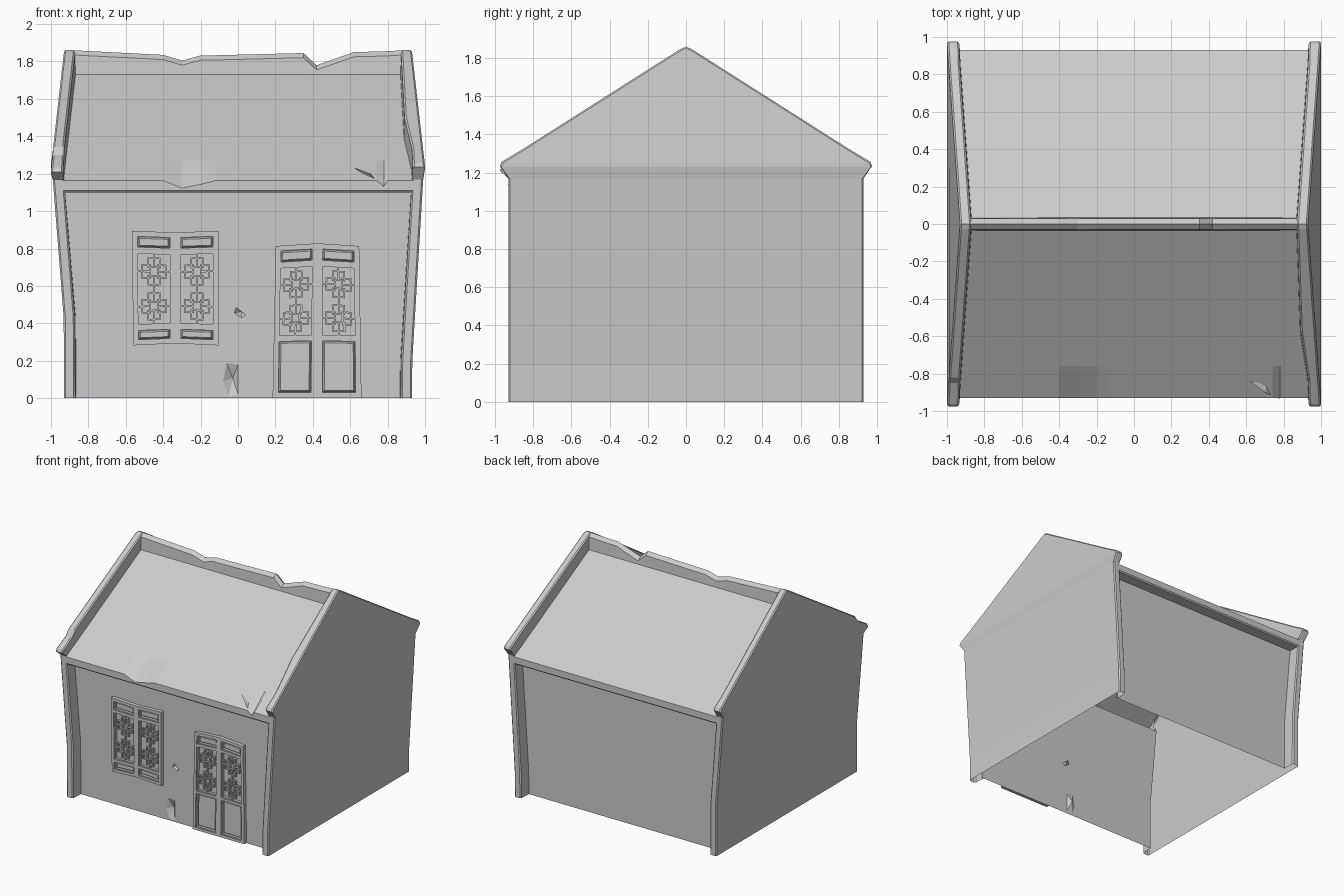
import bpy, bmesh
from mathutils import Vector

if "Cube" in bpy.data.objects:
    bpy.data.objects.remove(bpy.data.objects["Cube"])

WALL = 0.83      # distance of front and back walls from centre


def finish(bm, name, recalc=True):
    if recalc:
        bmesh.ops.recalc_face_normals(bm, faces=bm.faces[:])
    me = bpy.data.meshes.new(name)
    bm.to_mesh(me)
    bm.free()
    ob = bpy.data.objects.new(name, me)
    bpy.context.collection.objects.link(ob)
    return ob


# ---- gable walls: outer skin plus a rim that runs up the corner posts and along the parapet
def slope(y):
    return 1.25 + (0.97 - y) * 0.635


def half_path(side, front):
    """Rows of (rim y, rim z, recess y, recess z, outer x, rim width)."""
    bend = 0.43 if side < 0 else 0.2
    drop = 0.025 if side < 0 and front else 0.0      # broken eave end
    kink = 0.02 if side > 0 and front else 0.0
    rows = [(0.93, 0, WALL, 0, 0.93, 0.06),
            (0.93, bend, WALL, bend, 0.932, 0.06),
            (0.93, 1.17, WALL, 1.12, 0.99, 0.06),
            (0.975, 1.235 - drop, 0.86, 1.14, 1.0, 0.065),
            (0.965, 1.257 - drop, 0.86, 1.16, 0.999, 0.065)]
    for y, d in ((0.85, drop), (0.82, 0), (0.57, 0), (0.03, 0)):
        x = 0.93 + 0.07 * y / 0.975
        w = 0.06 + (kink if y == 0.57 else 0)
        rows.append((y, slope(y) - d, y, slope(y) - 0.12, x, w))
    rows.append((0, 1.86, 0, 1.74, 0.93, 0.06))
    return rows


def gable(side, name):
    bm = bmesh.new()
    rings = {}
    for s in (-1, 1):
        rings[s] = []
        for y, z, qy, qz, x, w in half_path(side, s < 0):
            p, q = Vector((y, z)), Vector((qy, qz))
            inset = p + (q - p).normalized() * 0.009
            pts = [(x, inset), (x - 0.009, p), (x - w + 0.009, p),
                   (x - w, inset), (x - w - 0.004, q)]
            rings[s].append([bm.verts.new((side * a, s * b.x, b.y)) for a, b in pts])
        for r0, r1 in zip(rings[s], rings[s][1:]):
            for k in range(4):
                bm.faces.new((r0[k], r0[k + 1], r1[k + 1], r1[k]))
    for i in range(len(rings[1]) - 1):
        f0, f1, b1, b0 = rings[-1][i][0], rings[-1][i + 1][0], rings[1][i + 1][0], rings[1][i][0]
        bm.faces.new((f0, f1, b1, b0))
    bmesh.ops.remove_doubles(bm, verts=bm.verts[:], dist=0.0005)
    finish(bm, name)


gable(-1, "left_gable_wall")
gable(1, "right_gable_wall")


# ---- roof: one profile swept across, with worn ridge and eave
ridge = {-1: 1.86, -0.4: 1.835, -0.3: 1.805, -0.2: 1.832, -0.12: 1.833, 0.35: 1.845,
         0.42: 1.78, 0.62: 1.85, 0.74: 1.853, 0.78: 1.854, 0.8: 1.855, 1: 1.86}
eave = {-0.3: -0.04, -0.2: -0.02, 0.78: -0.03}

bm = bmesh.new()
cols = []
for x, top in ridge.items():
    dip = eave.get(x, 0)
    front = [(-WALL, 1.10, 0.93), (-0.92, 1.10, 0.94), (-0.93, 1.11, 0.945),
             (-0.93, 1.163 + dip, 0.945), (-0.76, 1.27, 0.93),
             (-0.035, 1.73, 0.885), (-0.03, top - 0.025, 0.885)]
    back = [(-y, z - (dip if i == 3 else 0), e) for i, (y, z, e) in enumerate(front)][::-1]
    prof = front + [(0, top, 0.885)] + back
    cols.append([bm.verts.new((x * e if abs(x) == 1 else x, y, z)) for y, z, e in prof])
for c0, c1 in zip(cols, cols[1:]):
    for k in range(len(c0) - 1):
        bm.faces.new((c0[k], c1[k], c1[k + 1], c0[k + 1]))
finish(bm, "roof")

# thin crack lifted at the right of the front eave
bm = bmesh.new()
a, b, c, d = [bm.verts.new(p) for p in ((0.62, -0.84, 1.232), (0.78, -0.935, 1.13),
                                        (0.70, -0.90, 1.20), (0.71, -0.86, 1.20))]
for f in ((a, b, c), (a, d, b), (a, c, d), (b, d, c)):
    bm.faces.new(f)
finish(bm, "roof_crack")


# ---- front and back walls, with chipped plaster pushed in
def wall(name, y, chips=()):
    bm = bmesh.new()
    edges = []

    def loop(pts):
        vs = [bm.verts.new((px, y, pz)) for px, pz in pts]
        edges.extend(bm.edges.new((vs[i - 1], vs[i])) for i in range(len(vs)))
        return vs

    loop([(-0.87, 0), (0.88, 0), (0.885, 0.2), (0.93, 1.1), (-0.93, 1.1), (-0.87, 0.43)])
    holes = [loop(c) for c in chips]
    bmesh.ops.triangle_fill(bm, use_beauty=True, edges=edges, normal=(0, -1, 0))
    for vs in holes:
        mid = sum((v.co for v in vs), Vector()) / len(vs)
        tip = bm.verts.new(mid + Vector((0.01, 0.03, 0.01)))
        for i in range(len(vs)):
            bm.faces.new((vs[i - 1], vs[i], tip))
    finish(bm, name)


wall("front_wall", -WALL, [
    [(-0.01, 0.485), (0.04, 0.445), (0.02, 0.43), (-0.02, 0.455)],
    [(-0.06, 0.185), (0.0, 0.18), (0.0, 0.02), (-0.05, 0.01), (-0.08, 0.09)]])
wall("back_wall", WALL)


# ---- lattice leaves for the window and door
class Leaf:
    """Boxes placed in leaf-local units, warped to a slightly sagging quad."""

    def __init__(self, quad, w, h):
        self.quad = [Vector(p) for p in quad]
        self.w, self.h = w, h
        self.bm = bmesh.new()

    def at(self, x, z, d):
        u, v = x / self.w, z / self.h
        bl, br, tl, tr = self.quad
        p = bl.lerp(br, u).lerp(tl.lerp(tr, u), v)
        return self.bm.verts.new((p.x, -WALL - d, p.y))

    def box(self, x0, x1, z0, z1, depth, bev=0.0):
        lo = [self.at(x, z, 0) for x, z in ((x0, z0), (x1, z0), (x1, z1), (x0, z1))]
        b = bev
        hi = [self.at(x, z, depth) for x, z in ((x0 + b, z0 + b), (x1 - b, z0 + b),
                                                (x1 - b, z1 - b), (x0 + b, z1 - b))]
        self.bm.faces.new(hi)
        for i in range(4):
            self.bm.faces.new((lo[i - 1], lo[i], hi[i], hi[i - 1]))

    def ring(self, x0, x1, z0, z1, t, depth):
        self.box(x0, x0 + t, z0, z1, depth)
        self.box(x1 - t, x1, z0, z1, depth)
        self.box(x0 + t, x1 - t, z0, z0 + t, depth)
        self.box(x0 + t, x1 - t, z1 - t, z1, depth)

    def lattice(self, x0, x1, z0, z1):
        # stepped cross outline, tied to the frame and with a small inner square
        a, b, c = 0.12, 0.32, 0.22
        segs = []
        for p, q in ((0, 1), (1, 0)):
            def put(s0, s1, t):
                segs.append((s0, s1, t, t) if p == 0 else (t, t, s0, s1))
            for t, o in ((a, 1), (1 - a, 1)):
                put(b, 1 - b, t)
            for t in (b, 1 - b):
                put(a, b + 0.06, t)
                put(1 - b - 0.06, 1 - a, t)
            put(0, c + 0.12, 0.5)
            put(1 - c - 0.12, 1, 0.5)
            for t in (0.38, 0.62):
                put(0.38, 0.62, t)
        r = 0.0042
        for s0, s1, t0, t1 in segs:
            self.box(x0 + (x1 - x0) * s0 - r, x0 + (x1 - x0) * s1 + r,
                     z0 + (z1 - z0) * t0 - r, z0 + (z1 - z0) * t1 + r, 0.018)


def make_leaf(name, quad, w, h, rails):
    """rails: (top of bottom panel, foot of lattice, top of lattice, foot of top panel)."""
    lf = Leaf(quad, w, h)
    r1, r2, r3, r4 = rails
    t = 0.022
    lf.ring(0, w, 0, h, t, 0.03)
    lf.box(t, w - t, r1, r2, 0.03)
    lf.box(t, w - t, r3, r4, 0.03)
    for z0, z1 in ((t, r1), (r2, r3), (r4, h - t)):
        lf.ring(t, w - t, z0, z1, 0.007, 0.022)
    for z0, z1 in ((t, r1), (r4, h - t)):
        lf.box(t + 0.009, w - t - 0.009, z0 + 0.009, z1 - 0.009, 0.014, 0.008)
    x0, x1, z0, z1 = t + 0.007, w - t - 0.007, r2 + 0.007, r3 - 0.007
    mid = (z0 + z1) / 2
    lf.lattice(x0, x1, z0, mid)
    lf.lattice(x0, x1, mid, z1)
    finish(lf.bm, name, recalc=False).data.update()


win = (0.085, 0.105, 0.495, 0.517)
make_leaf("window_leaf_left", [(-0.56, 0.282), (-0.335, 0.293), (-0.567, 0.895), (-0.335, 0.885)],
          0.23, 0.61, win)
make_leaf("window_leaf_right", [(-0.335, 0.293), (-0.105, 0.282), (-0.335, 0.885), (-0.105, 0.895)],
          0.23, 0.61, win)
door = (0.31, 0.328, 0.705, 0.725)
make_leaf("door_leaf_left", [(0.185, 0.002), (0.42, 0.002), (0.202, 0.813), (0.425, 0.828)],
          0.228, 0.82, door)
make_leaf("door_leaf_right", [(0.42, 0.002), (0.66, 0.002), (0.425, 0.828), (0.648, 0.813)],
          0.228, 0.82, door)
